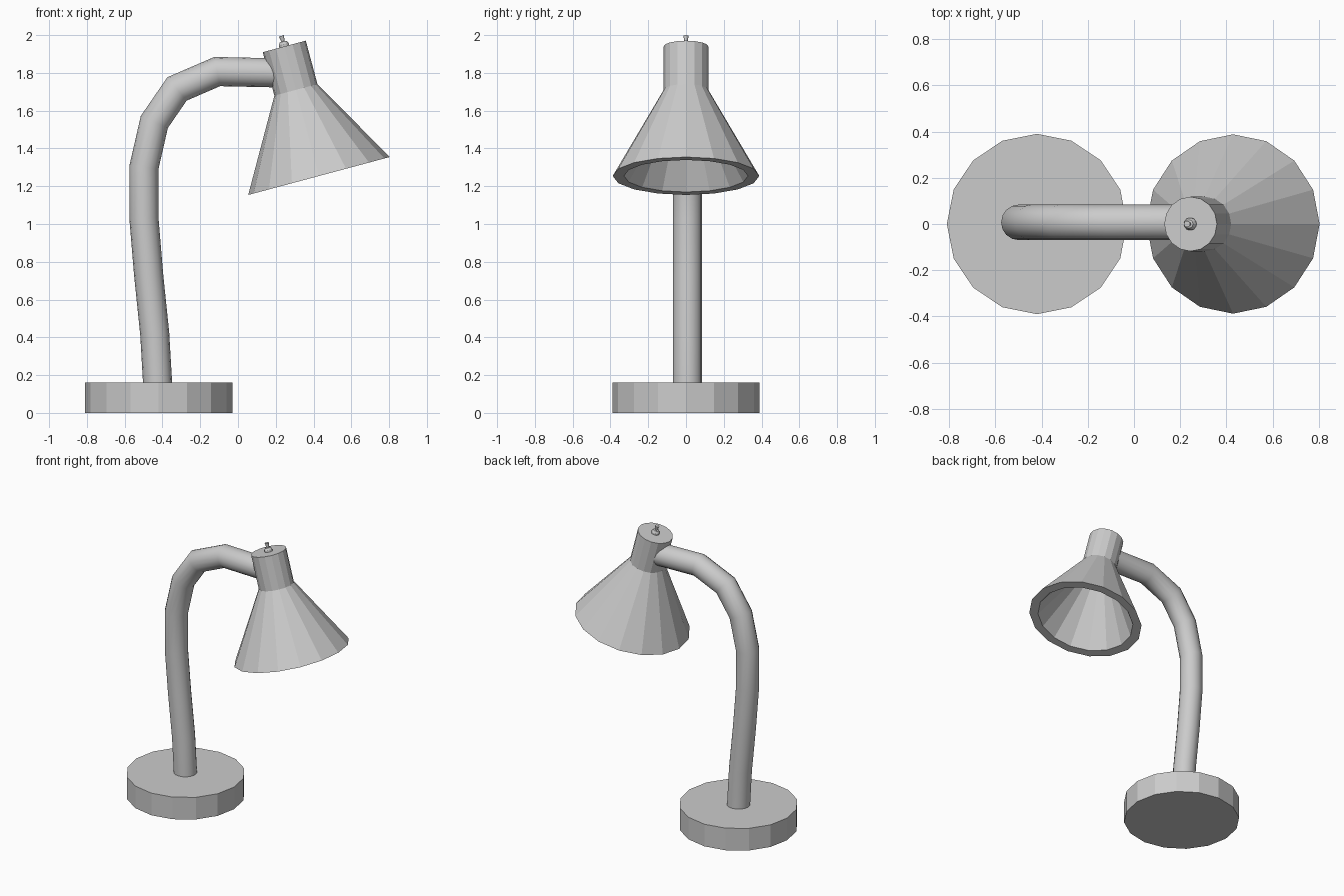
import bpy, bmesh
from math import sin, cos, pi, radians
from mathutils import Vector, Matrix

if "Cube" in bpy.data.objects:
    bpy.data.objects.remove(bpy.data.objects["Cube"])


def skin(name, rings, caps=True):
    """Join equal-length vertex rings into a closed mesh object."""
    bm = bmesh.new()
    loops = [[bm.verts.new(p) for p in ring] for ring in rings]
    n = len(loops[0])
    for a, b in zip(loops, loops[1:]):
        for i in range(n):
            j = (i + 1) % n
            bm.faces.new((a[i], a[j], b[j], b[i]))
    if caps:
        bm.faces.new(loops[0])
        bm.faces.new(loops[-1])
    bmesh.ops.recalc_face_normals(bm, faces=bm.faces)
    me = bpy.data.meshes.new(name)
    bm.to_mesh(me)
    bm.free()
    ob = bpy.data.objects.new(name, me)
    bpy.context.collection.objects.link(ob)
    return ob


def lathe(name, profile, sides, matrix):
    """Turn (radius, height) points around the local z axis."""
    rings = [[matrix @ Vector((r * cos(2 * pi * i / sides), r * sin(2 * pi * i / sides), h))
              for i in range(sides)] for r, h in profile]
    return skin(name, rings)


def tube(name, path, radius, sides, y):
    """Sweep a circle along an x-z path with mitred bends."""
    pts = [Vector(p) for p in path]
    rings = []
    for k, p in enumerate(pts):
        d_in = (p - pts[k - 1]).normalized() if k else (pts[1] - p).normalized()
        d_out = (pts[k + 1] - p).normalized() if k < len(pts) - 1 else d_in
        t = (d_in + d_out).normalized()
        side = Vector((t.y, -t.x)) / t.dot(d_in)
        rings.append([(p.x + side.x * radius * cos(a), y + radius * sin(a),
                       p.y + side.y * radius * cos(a))
                      for a in (2 * pi * i / sides for i in range(sides))])
    return skin(name, rings)


# Round base
lathe("base", [(0.39, 0), (0.39, 0.16)], 16, Matrix.Translation((-0.42, 0, 0)))

# Bent arm
arm = tube("arm", [(-0.425, 0.12), (-0.427, 0.18), (-0.441, 0.42), (-0.473, 0.73),
                   (-0.498, 1.03), (-0.498, 1.30), (-0.443, 1.54), (-0.323, 1.715),
                   (-0.11, 1.807), (0.21, 1.80)], 0.077, 16, 0.007)
bpy.context.view_layer.objects.active = arm
arm.select_set(True)
bpy.ops.object.shade_smooth_by_angle(angle=radians(35))

# Tilted head: hollow shade with neck
head = Matrix.Translation((0.245, 0, 1.94)) @ Matrix.Rotation(radians(-15), 4, 'Y')
lathe("shade", [(0.118, 0), (0.118, -0.238), (0.388, -0.71), (0.328, -0.71),
                (0.07, -0.25), (0.07, -0.05)], 16, head)

# Switch on top of the neck
lathe("switch", [(0.027, -0.01), (0.027, 0.012), (0.018, 0.026), (0.009, 0.028),
                 (0.014, 0.058)], 12, head)
